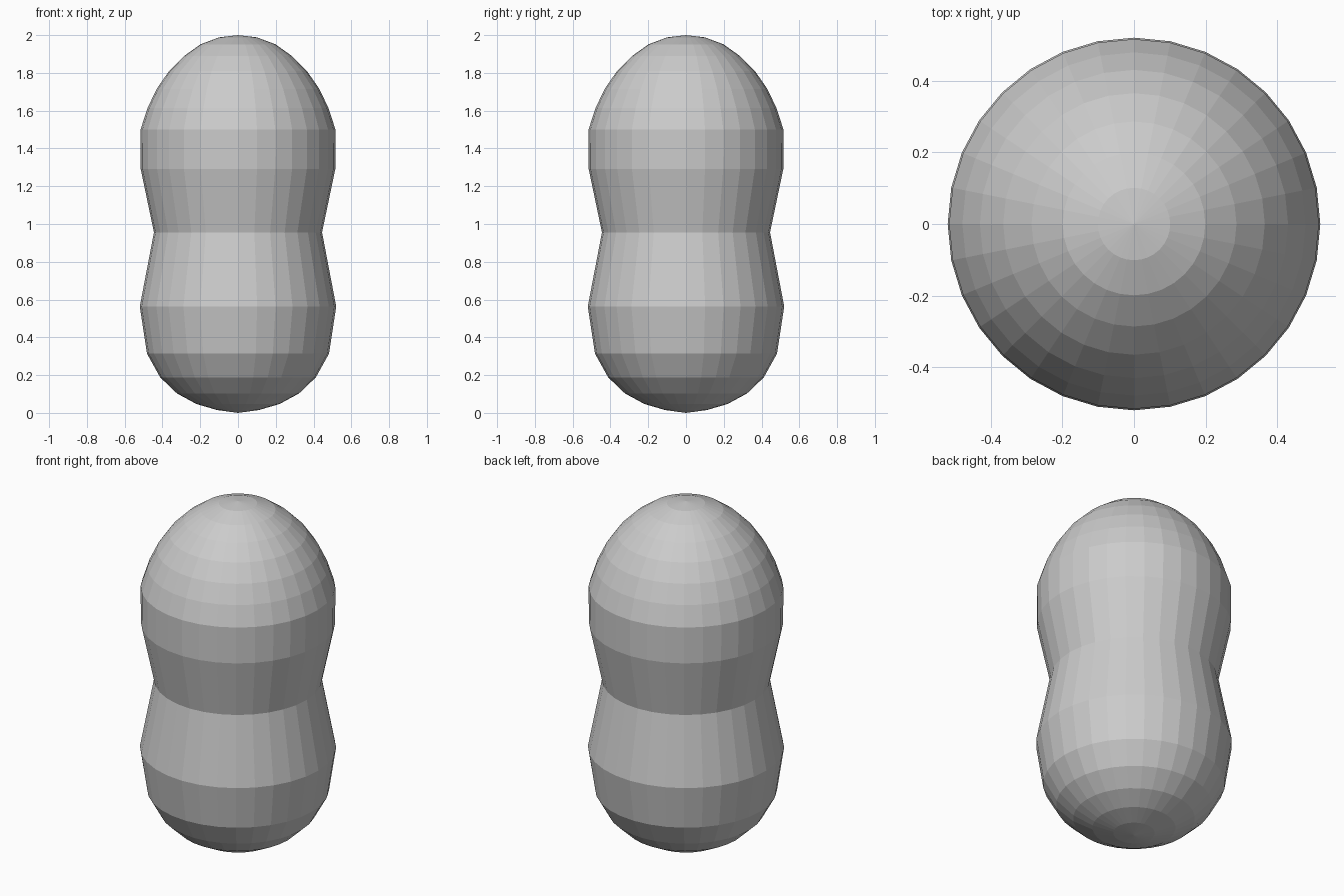
import bpy, bmesh
from math import cos, sin, tau

if "Cube" in bpy.data.objects:
    bpy.data.objects.remove(bpy.data.objects["Cube"])

SIDES = 32
# body profile (radius, height), from just above the bottom pole to just below the top pole
PROFILE = [(.11, .015), (.22, .047), (.323, .103), (.412, .188), (.482, .314),
           (.52, .563), (.445, .956), (.515, 1.29), (.516, 1.5), (.479, 1.614),
           (.43, 1.716), (.365, 1.81), (.286, 1.889), (.199, 1.951), (.101, 1.988)]

# pinched capsule body
bm = bmesh.new()
rings = [[bm.verts.new((r * cos(tau * i / SIDES), r * sin(tau * i / SIDES), z))
          for i in range(SIDES)] for r, z in PROFILE]
bottom = bm.verts.new((0, 0, 0))
top = bm.verts.new((0, 0, 2))
for i in range(SIDES):
    j = (i + 1) % SIDES
    bm.faces.new((bottom, rings[0][j], rings[0][i]))
    bm.faces.new((top, rings[-1][i], rings[-1][j]))
    for a, b in zip(rings, rings[1:]):
        bm.faces.new((a[i], a[j], b[j], b[i]))
mesh = bpy.data.meshes.new("pinched_body")
bm.to_mesh(mesh)
bm.free()
bpy.context.collection.objects.link(bpy.data.objects.new("pinched_body", mesh))
